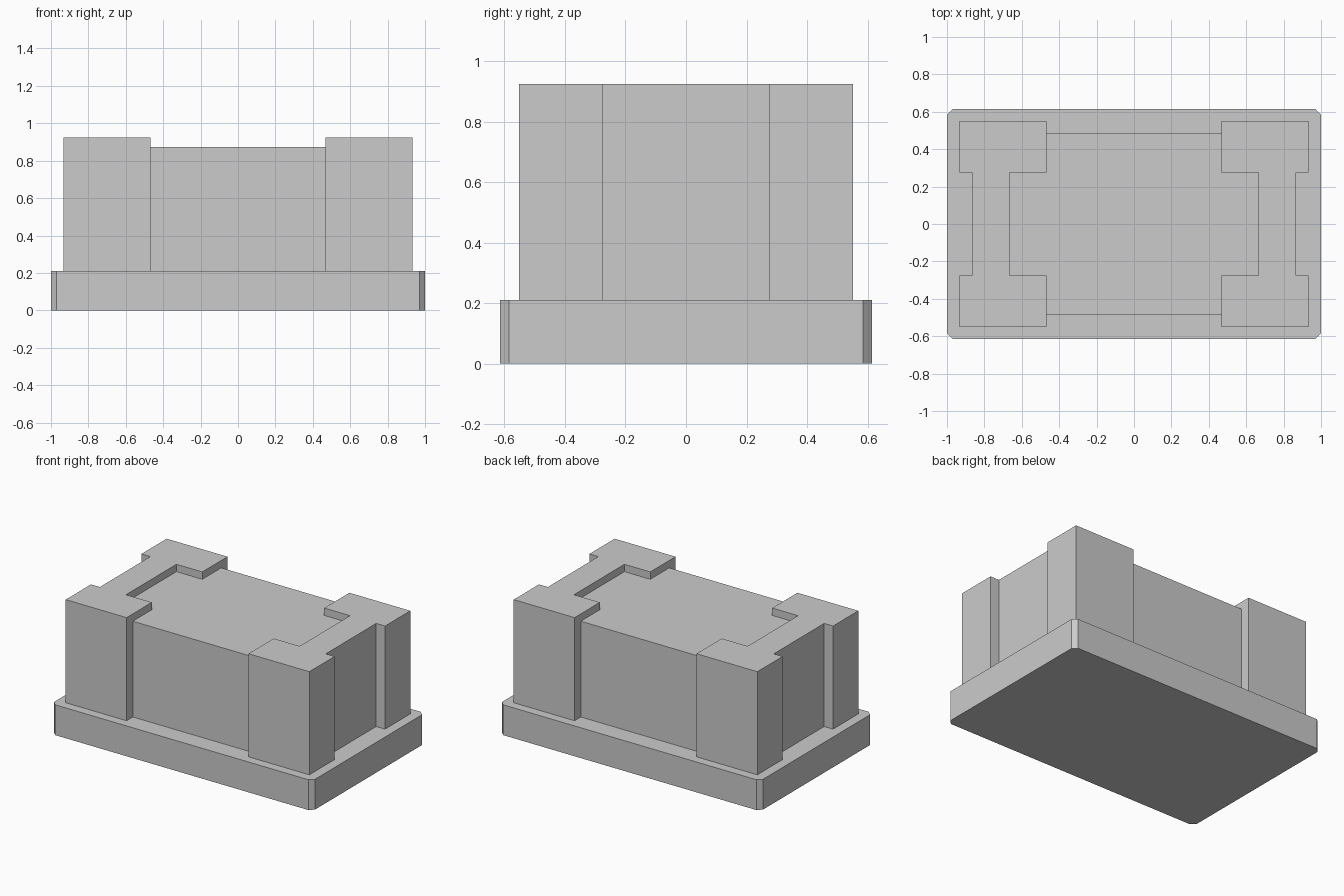
import bpy
import bmesh

if "Cube" in bpy.data.objects:
    bpy.data.objects.remove(bpy.data.objects["Cube"])


def prism(name, outline, z0, z1):
    """Extrude a counter-clockwise xy outline from z0 to z1."""
    bm = bmesh.new()
    face = bm.faces.new([bm.verts.new((x, y, z0)) for x, y in outline])
    top = bmesh.ops.extrude_face_region(bm, geom=[face])["geom"]
    verts = [g for g in top if isinstance(g, bmesh.types.BMVert)]
    bmesh.ops.translate(bm, verts=verts, vec=(0, 0, z1 - z0))
    bmesh.ops.recalc_face_normals(bm, faces=bm.faces)
    mesh = bpy.data.meshes.new(name)
    bm.to_mesh(mesh)
    bm.free()
    obj = bpy.data.objects.new(name, mesh)
    bpy.context.collection.objects.link(obj)
    return obj


def four_way(quarter):
    """Complete a first-quadrant outline (from +x axis to +y axis) by symmetry."""
    right = [(x, -y) for x, y in reversed(quarter)] + quarter
    return right + [(-x, -y) for x, y in right]


BASE_TOP, BODY_TOP, END_TOP = 0.21, 0.873, 0.924

# Base slab with clipped corners
prism("base_slab", four_way([(1.0, 0.585), (0.97, 0.615)]), 0, BASE_TOP)

# Main block, notched at its corners to meet the end blocks
prism("main_block",
      four_way([(0.665, 0.276), (0.467, 0.276), (0.467, 0.484)]),
      BASE_TOP, BODY_TOP)

# Raised end blocks: two corner posts joined by a narrower web
half = [(0.865, 0.276), (0.933, 0.276), (0.933, 0.552),
        (0.467, 0.552), (0.467, 0.276), (0.665, 0.276)]
ends = prism("end_blocks", [(x, -y) for x, y in reversed(half)] [3:] + half
             + [(x, -y) for x, y in reversed(half)][:3], BASE_TOP, END_TOP)
mirror = ends.modifiers.new("mirror_x", "MIRROR")
mirror.use_axis = (True, False, False)
mirror.use_mirror_merge = False
